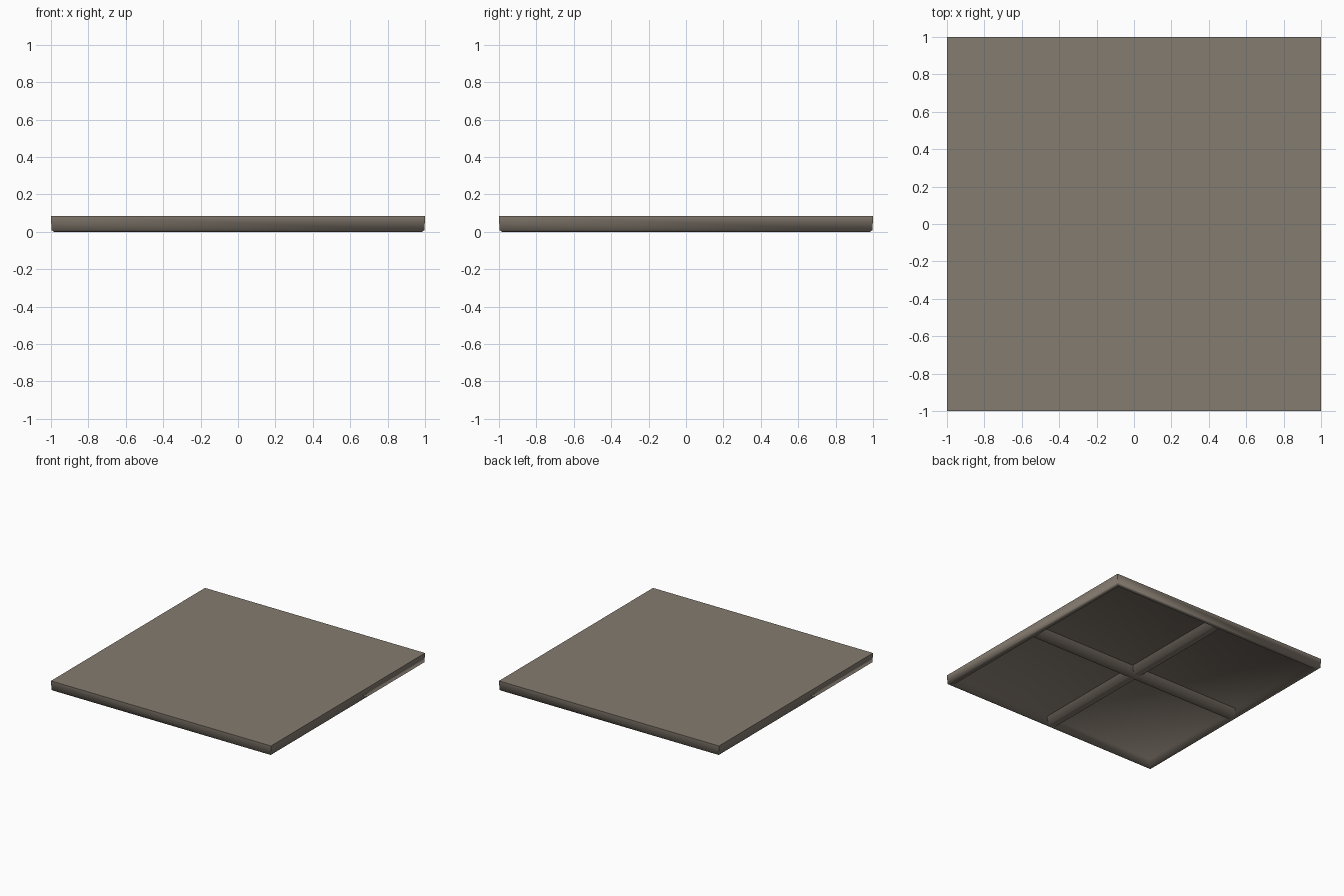
import bpy, bmesh, math

if "Cube" in bpy.data.objects:
    bpy.data.objects.remove(bpy.data.objects["Cube"])

mat = bpy.data.materials.new("warm grey stone")
mat.diffuse_color = (0.235, 0.2, 0.162, 1)
mat.use_nodes = True
mat.node_tree.nodes["Principled BSDF"].inputs["Base Color"].default_value = mat.diffuse_color
CEIL = 0.04  # underside of the top sheet


def finish(bm, name):
    bmesh.ops.recalc_face_normals(bm, faces=bm.faces)
    me = bpy.data.meshes.new(name)
    bm.to_mesh(me)
    bm.free()
    me.materials.append(mat)
    ob = bpy.data.objects.new(name, me)
    bpy.context.collection.objects.link(ob)
    bpy.context.view_layer.objects.active = ob
    ob.select_set(True)
    bpy.ops.object.shade_smooth_by_angle(angle=math.radians(75))
    ob.select_set(False)
    return ob


# top sheet with its turned-down rim: square rings joined along a profile
profile = [(1.0, 0.083), (0.997, 0.008), (0.985, 0.0), (0.965, 0.0), (0.935, CEIL)]
bm = bmesh.new()
rings = [[bm.verts.new((sx * r, sy * r, z))
          for sx, sy in ((-1, -1), (1, -1), (1, 1), (-1, 1))] for r, z in profile]
for a, b in zip(rings, rings[1:]):
    for i in range(4):
        j = (i + 1) % 4
        bm.faces.new((a[i], a[j], b[j], b[i]))
bm.faces.new(rings[0])
bm.faces.new(rings[-1])
finish(bm, "floor_panel")


# crossing stiffener beams under the sheet, with sloped sides
half = [(0.075, CEIL + 0.002), (0.03, 0.001)]
section = half + [(-x, z) for x, z in reversed(half)]
for name, angle in (("lengthwise_beam", 0), ("crosswise_beam", math.pi / 2)):
    bm = bmesh.new()
    ends = [[bm.verts.new((x, y, z)) for x, z in section] for y in (-0.96, 0.96)]
    n = len(section)
    for i in range(n):
        j = (i + 1) % n
        bm.faces.new((ends[0][i], ends[0][j], ends[1][j], ends[1][i]))
    for e in ends:
        bm.faces.new(e)
    ob = finish(bm, name)
    ob.rotation_euler.z = angle
